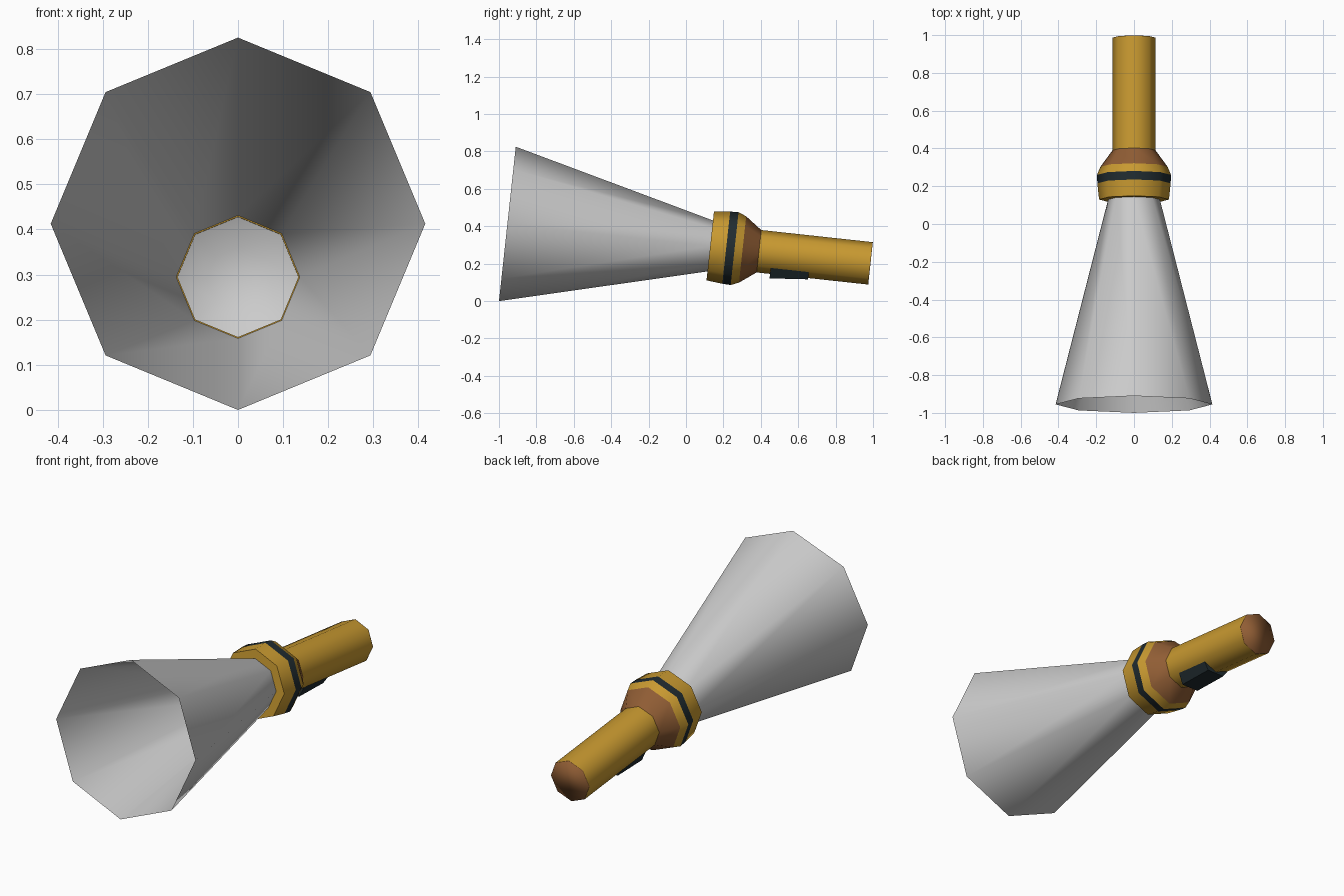
import bpy, bmesh, math
from mathutils import Vector

if "Cube" in bpy.data.objects:
    bpy.data.objects.remove(bpy.data.objects["Cube"])

SIDES = 8
TILT = math.radians(6.2)
ORIGIN = Vector((0, -0.955, 0.4125))                      # centre of the beam mouth
AXIS = Vector((0, math.cos(TILT), -math.sin(TILT)))       # runs to the back end
UP = Vector((0, math.sin(TILT), math.cos(TILT)))
SIDE = Vector((1, 0, 0))


def place(x, s, h):
    """Point at x across, s along the tilted axis, h above it."""
    return ORIGIN + SIDE * x + AXIS * s + UP * h


def material(name, rgb):
    m = bpy.data.materials.new(name)
    m.diffuse_color = (*rgb, 1)
    m.use_nodes = True
    m.node_tree.nodes["Principled BSDF"].inputs["Base Color"].default_value = m.diffuse_color
    return m


def finish(name, bm, mat=None, angle=50):
    bmesh.ops.recalc_face_normals(bm, faces=bm.faces[:])
    mesh = bpy.data.meshes.new(name)
    bm.to_mesh(mesh)
    bm.free()
    ob = bpy.data.objects.new(name, mesh)
    bpy.context.collection.objects.link(ob)
    if mat:
        mesh.materials.append(mat)
    bpy.ops.object.select_all(action='DESELECT')
    bpy.context.view_layer.objects.active = ob
    ob.select_set(True)
    bpy.ops.object.shade_smooth_by_angle(angle=math.radians(angle))
    return ob


def lathe(name, profile, mat=None, cap_end=False, angle=50):
    """Eight-sided tube through (position, radius) pairs."""
    bm = bmesh.new()
    rings = []
    for s, r in profile:
        angles = [2 * math.pi * i / SIDES for i in range(SIDES)]
        rings.append([bm.verts.new(place(r * math.cos(a), s, r * math.sin(a))) for a in angles])
    for a, b in zip(rings, rings[1:]):
        for i in range(SIDES):
            j = (i + 1) % SIDES
            bm.faces.new((a[i], a[j], b[j], b[i]))
    if cap_end:
        bm.faces.new(rings[-1])
    return finish(name, bm, mat, angle)


yellow = material("yellow", (0.58, 0.32, 0.03))
brown = material("brown", (0.28, 0.11, 0.035))
dark = material("dark", (0.015, 0.025, 0.03))

# Light beam, open at the mouth
lathe("light_beam", [(0, 0.415), (1.091, 0.137)])

# Head: rim, dark band, rear ring and tapered collar
lathe("head_rim", [(1.095, 0.134), (1.091, 0.134), (1.091, 0.185), (1.177, 0.194)], yellow)
lathe("reflector", [(1.095, 0.134), (1.13, 0.07)], cap_end=True)
lathe("head_band", [(1.177, 0.194), (1.222, 0.196)], dark)
lathe("head_ring", [(1.222, 0.196), (1.265, 0.178)], yellow)
lathe("collar", [(1.265, 0.178), (1.353, 0.114)], brown)

# Handle, with an end cap shaded softly round its edge
lathe("handle", [(1.353, 0.114), (1.951, 0.114)], yellow)
lathe("end_cap", [(1.951, 0.114), (1.953, 0.114)], brown, cap_end=True, angle=120)

# Wedge-shaped switch under the handle
bm = bmesh.new()
ends = []
for s, low in ((1.425, 0.138), (1.63, 0.121)):
    pts = [(-0.08, 0.078), (0.08, 0.078), (0.05, low), (-0.05, low)]
    ends.append([bm.verts.new(place(x, s, -depth)) for x, depth in pts])
front, back = ends
for i in range(4):
    j = (i + 1) % 4
    bm.faces.new((front[i], front[j], back[j], back[i]))
bm.faces.new(front)
bm.faces.new(back)
finish("switch", bm, dark, 30)
